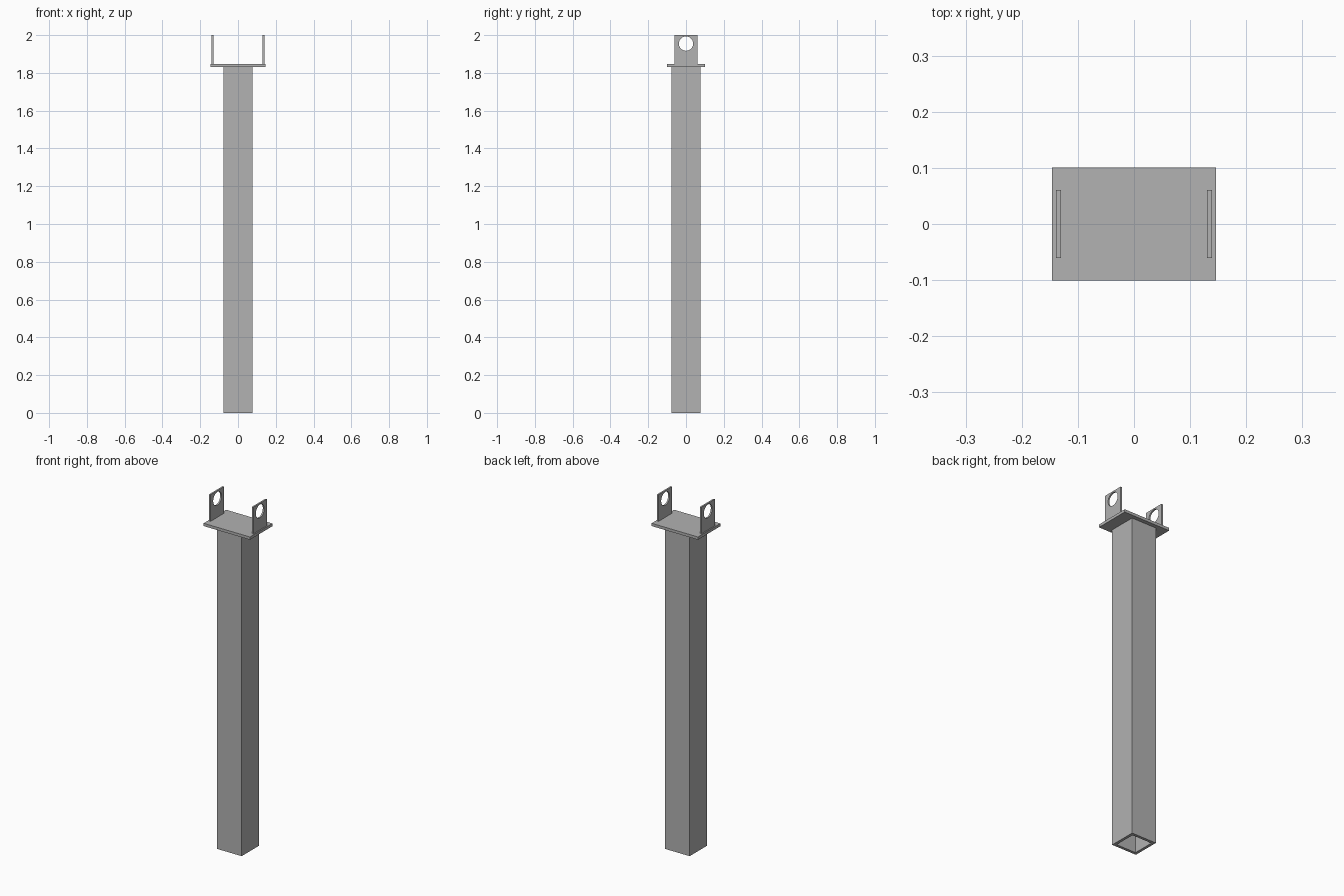
import bpy, bmesh
from math import cos, sin, tau
from mathutils import Matrix, Vector

cube = bpy.data.objects.get("Cube")
if cube:
    bpy.data.objects.remove(cube, do_unlink=True)

steel = bpy.data.materials.new("grey steel")
steel.use_nodes = True
colour = (0.445, 0.445, 0.445, 1)
steel.diffuse_color = colour
steel.node_tree.nodes["Principled BSDF"].inputs["Base Color"].default_value = colour


def rectangle(hx, hy):
    return [(-hx, -hy), (hx, -hy), (hx, hy), (-hx, hy)]


def circle(radius, cx, cy, sides=32):
    return [(cx + radius * cos(tau * i / sides), cy + radius * sin(tau * i / sides))
            for i in range(sides)]


def extrude_profile(name, loops, depth, matrix):
    """Fill an outline with optional holes, extrude it along z, then place it."""
    bm = bmesh.new()
    edges = []
    for loop in loops:
        verts = [bm.verts.new((x, y, 0)) for x, y in loop]
        edges += [bm.edges.new((verts[i - 1], verts[i])) for i in range(len(verts))]
    bmesh.ops.triangle_fill(bm, edges=edges, use_beauty=True, normal=Vector((0, 0, 1)))
    result = bmesh.ops.extrude_face_region(bm, geom=bm.faces[:], use_keep_orig=True)
    top = [g for g in result["geom"] if isinstance(g, bmesh.types.BMVert)]
    bmesh.ops.translate(bm, verts=top, vec=(0, 0, depth))
    bmesh.ops.transform(bm, matrix=matrix, verts=bm.verts[:])
    bmesh.ops.recalc_face_normals(bm, faces=bm.faces[:])
    mesh = bpy.data.meshes.new(name)
    bm.to_mesh(mesh)
    bm.free()
    mesh.materials.append(steel)
    obj = bpy.data.objects.new(name, mesh)
    bpy.context.collection.objects.link(obj)
    return obj


HEIGHT = 2.0
PLATE_BOTTOM, PLATE_TOP = 1.832, 1.848
TUBE_HALF, WALL = 0.078, 0.016
LUG_HALF, LUG_THICK, LUG_X = 0.061, 0.009, 0.1345

# Hollow square post, open at the bottom
extrude_profile("post_tube",
                [rectangle(TUBE_HALF, TUBE_HALF),
                 rectangle(TUBE_HALF - WALL, TUBE_HALF - WALL)],
                PLATE_BOTTOM, Matrix.Identity(4))

# Cap plate closing the top
extrude_profile("cap_plate", [rectangle(0.146, 0.101)],
                PLATE_TOP - PLATE_BOTTOM, Matrix.Translation((0, 0, PLATE_BOTTOM)))

# Two upright lugs with a round pin hole; profile axes map to world y and z
lug_height = HEIGHT - PLATE_TOP
to_side = Matrix(((0, 0, 1, 0), (1, 0, 0, 0), (0, 1, 0, 0), (0, 0, 0, 1)))
for side, sign in (("left", 1), ("right", -1)):
    place = Matrix.Translation((sign * LUG_X - LUG_THICK / 2, 0, PLATE_TOP + lug_height / 2))
    extrude_profile(side + "_lug",
                    [rectangle(LUG_HALF, lug_height / 2), circle(0.038, 0, 0.031)],
                    LUG_THICK, place @ to_side)
